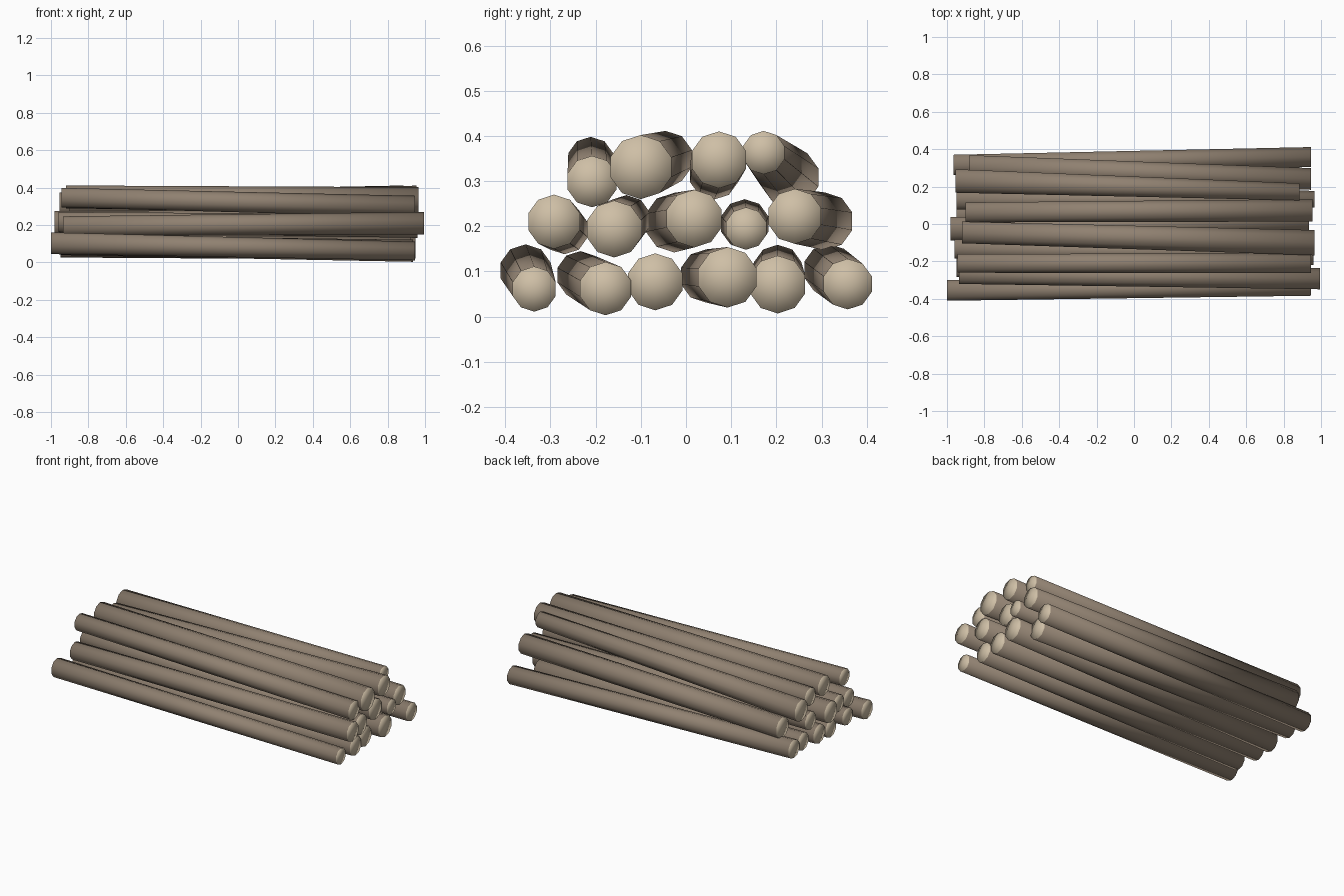
import bpy, bmesh, math
from mathutils import Vector

SIDES = 10


def material(name, rgb):
    m = bpy.data.materials.new(name)
    m.diffuse_color = (*rgb, 1)
    return m


bark = material("bark", (0.28, 0.22, 0.165))
cut_wood = material("cut_wood", (0.62, 0.52, 0.38))


def log(name, left, right):
    """Tapered log between two end discs, each given as (x, y, z, radius)."""
    bm = bmesh.new()
    rings, hubs = [], []
    for x, y, z, r in (left, right):
        rings.append([bm.verts.new((x, y + r * math.sin(a), z + r * math.cos(a)))
                      for a in (2 * math.pi * i / SIDES for i in range(SIDES))])
        hubs.append(bm.verts.new((x, y, z)))
    for i in range(SIDES):
        j = (i + 1) % SIDES
        bm.faces.new((rings[0][i], rings[0][j], rings[1][j], rings[1][i]))
        for ring, hub in zip(rings, hubs):
            bm.faces.new((hub, ring[i], ring[j])).material_index = 1
    bmesh.ops.recalc_face_normals(bm, faces=bm.faces)
    for f in bm.faces:
        f.smooth = True
    me = bpy.data.meshes.new(name)
    bm.to_mesh(me)
    bm.free()
    me.materials.append(bark)
    me.materials.append(cut_wood)
    bpy.context.collection.objects.link(bpy.data.objects.new(name, me))


# Left end, right end of every log, row by row
rows = {
    "bottom_log": [
        ((-1.0, -0.355, 0.102, 0.058), (0.945, -0.336, 0.061, 0.050)),
        ((-0.95, -0.234, 0.092, 0.053), (0.935, -0.178, 0.062, 0.059)),
        ((-0.95, -0.068, 0.080, 0.054), (0.925, -0.068, 0.077, 0.063)),
        ((-0.95, 0.045, 0.090, 0.059), (0.95, 0.092, 0.087, 0.067)),
        ((-0.95, 0.203, 0.104, 0.055), (0.865, 0.203, 0.071, 0.064)),
        ((-0.965, 0.316, 0.104, 0.057), (0.945, 0.358, 0.072, 0.056)),
    ],
    "middle_log": [
        ((-0.935, -0.269, 0.192, 0.054), (0.995, -0.292, 0.210, 0.060)),
        ((-0.96, -0.132, 0.215, 0.054), (0.96, -0.159, 0.194, 0.063)),
        ((-0.98, -0.026, 0.208, 0.066), (0.935, 0.018, 0.217, 0.064)),
        ((-0.95, 0.130, 0.205, 0.055), (0.965, 0.133, 0.195, 0.047)),
        ((-0.88, 0.307, 0.211, 0.064), (0.945, 0.241, 0.222, 0.061)),
    ],
    "top_log": [
        ((-0.945, -0.211, 0.346, 0.052), (0.945, -0.208, 0.299, 0.057)),
        ((-0.92, -0.045, 0.350, 0.061), (0.965, -0.100, 0.331, 0.071)),
        ((-0.90, 0.062, 0.315, 0.056), (0.955, 0.073, 0.347, 0.063)),
        ((-0.955, 0.230, 0.308, 0.066), (0.885, 0.172, 0.363, 0.048)),
    ],
}
for row, logs in rows.items():
    for n, (left, right) in enumerate(logs, 1):
        log(f"{row}_{n}", left, right)
